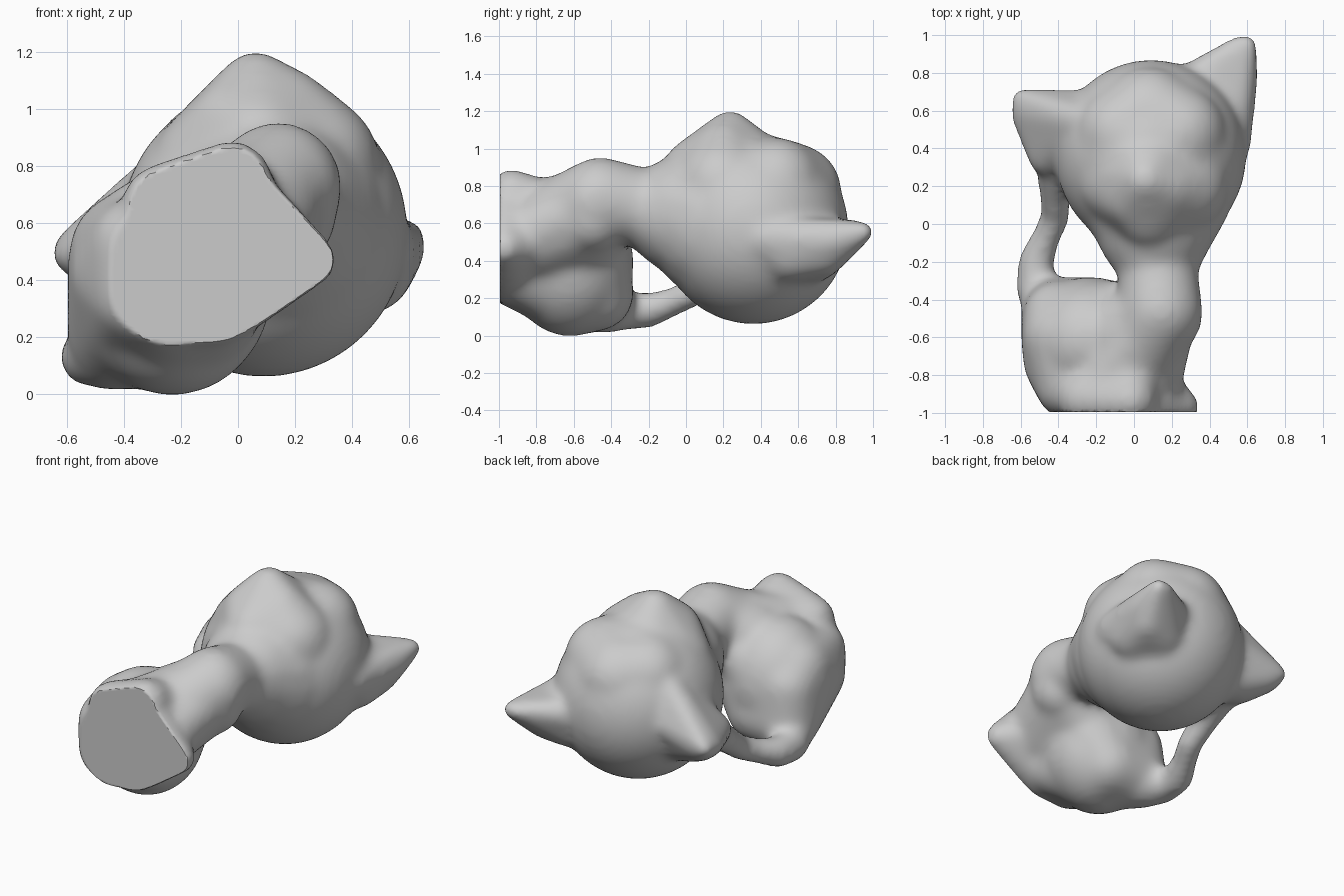
import bpy, bmesh
from mathutils import Vector

grey = bpy.data.materials.new("plain_grey")
grey.diffuse_color = (0.6, 0.6, 0.6, 1)


def blob(bm, *balls):
    """Convex hull around balls given as (x, y, z, radius)."""
    part = bmesh.new()
    for x, y, z, r in balls:
        new = bmesh.ops.create_icosphere(part, subdivisions=3, radius=r)["verts"]
        bmesh.ops.translate(part, verts=new, vec=(x, y, z))
    if len(balls) > 1:
        out = bmesh.ops.convex_hull(part, input=part.verts)
        inside = [v for v in out["geom_interior"] if isinstance(v, bmesh.types.BMVert)]
        bmesh.ops.delete(part, geom=inside, context="VERTS")
    mesh = bpy.data.meshes.new("tmp")
    part.to_mesh(mesh)
    part.free()
    bm.from_mesh(mesh)
    bpy.data.meshes.remove(mesh)


def ellipsoid(bm, centre, size):
    new = bmesh.ops.create_icosphere(bm, subdivisions=4, radius=1)["verts"]
    for v in new:
        v.co = Vector(centre) + Vector(a * b for a, b in zip(v.co, size))


def chain(bm, balls):
    for a, b in zip(balls, balls[1:]):
        blob(bm, a, b)


bm = bmesh.new()

# Head with a broad muzzle and brow
ellipsoid(bm, (0.09, 0.36, 0.57), (0.505, 0.51, 0.51))
blob(bm, (0.06, 0.235, 1.085, 0.12), (0.17, 0.2, 0.97, 0.17), (-0.0, 0.15, 0.93, 0.18),
     (0.08, 0.06, 0.87, 0.19), (0.24, 0.2, 0.8, 0.26), (-0.06, 0.24, 0.78, 0.25),
     (0.09, 0.32, 0.6, 0.45))
blob(bm, (0.08, 0.57, 0.765, 0.265), (-0.06, 0.48, 0.79, 0.25), (0.24, 0.48, 0.81, 0.25),
     (0.09, 0.36, 0.6, 0.475))

# Ears
blob(bm, (0.6, 0.95, 0.555, 0.055), (0.545, 0.94, 0.555, 0.055), (0.575, 0.78, 0.51, 0.085),
     (0.3, 0.74, 0.53, 0.11), (0.5, 0.42, 0.52, 0.12), (0.5, 0.74, 0.44, 0.12),
     (0.46, 0.55, 0.43, 0.15), (0.36, 0.68, 0.43, 0.15))
blob(bm, (-0.6, 0.67, 0.51, 0.05), (-0.605, 0.57, 0.485, 0.05), (-0.53, 0.6, 0.5, 0.11),
     (-0.28, 0.6, 0.58, 0.11), (-0.46, 0.35, 0.48, 0.1), (-0.4, 0.5, 0.49, 0.17),
     (-0.3, 0.5, 0.45, 0.15), (-0.26, 0.54, 0.76, 0.1))

# Neck and chest
chain(bm, [(0.11, 0.0, 0.64, 0.32), (0.125, -0.21, 0.68, 0.21),
           (0.14, -0.46, 0.73, 0.225), (0.04, -0.62, 0.62, 0.25)])
blob(bm, (0.11, 0.2, 0.6, 0.42), (0.12, 0.0, 0.66, 0.31), (0.125, -0.08, 0.68, 0.23))
blob(bm, (0.15, -0.48, 0.72, 0.215), (0.16, -0.5, 0.62, 0.185), (-0.05, -0.6, 0.6, 0.24))
blob(bm, (0.12, -0.5, 0.62, 0.19), (-0.15, -0.55, 0.46, 0.25), (0.03, -0.85, 0.5, 0.2),
     (-0.1, -0.5, 0.52, 0.2))

# Rounded haunches spreading to the base
ellipsoid(bm, (-0.23, -0.62, 0.39), (0.355, 0.34, 0.395))
blob(bm, (-0.4, -0.48, 0.22, 0.2), (-0.2, -0.48, 0.225, 0.2), (-0.39, -0.5, 0.42, 0.2),
     (-0.12, -0.53, 0.4, 0.23), (-0.37, -0.6, 0.49, 0.225), (-0.37, -0.72, 0.42, 0.22),
     (-0.2, -0.6, 0.24, 0.24), (-0.34, -0.87, 0.34, 0.17), (-0.35, -0.86, 0.52, 0.17),
     (-0.08, -0.86, 0.33, 0.18), (-0.25, -0.92, 0.32, 0.17), (-0.12, -0.85, 0.55, 0.2))

# Front legs and paws
blob(bm, (0.1, -0.5, 0.71, 0.2), (-0.03, -0.78, 0.68, 0.15), (-0.2, -0.88, 0.66, 0.14))
blob(bm, (-0.02, -0.93, 0.75, 0.14), (-0.03, -0.75, 0.67, 0.16), (-0.26, -0.92, 0.66, 0.15),
     (0.02, -0.95, 0.5, 0.18))
blob(bm, (0.13, -0.5, 0.68, 0.2), (0.04, -0.8, 0.58, 0.19), (0.05, -0.95, 0.5, 0.18))
blob(bm, (0.26, -0.97, 0.47, 0.09), (0.05, -0.82, 0.5, 0.16), (0.0, -0.95, 0.4, 0.18),
     (-0.08, -0.95, 0.33, 0.16), (-0.25, -0.95, 0.33, 0.16), (0.03, -0.95, 0.6, 0.17))

# Tail curling up to the head
chain(bm, [(-0.42, -0.45, 0.18, 0.17), (-0.52, -0.34, 0.13, 0.105), (-0.52, -0.2, 0.135, 0.095),
           (-0.47, -0.08, 0.175, 0.078), (-0.415, 0.04, 0.23, 0.078),
           (-0.42, 0.17, 0.33, 0.085), (-0.42, 0.3, 0.42, 0.1)])

mesh = bpy.data.meshes.new("kitten")
bm.to_mesh(mesh)
bm.free()
kitten = bpy.data.objects.new("kitten", mesh)
bpy.context.collection.objects.link(kitten)

# Fuse all parts into one softly blended skin
fuse = kitten.modifiers.new("fuse", "REMESH")
fuse.mode = "VOXEL"
fuse.voxel_size = 0.022
soft = kitten.modifiers.new("soften", "SMOOTH")
soft.factor = 0.5
soft.iterations = 22
depsgraph = bpy.context.evaluated_depsgraph_get()
skin = bpy.data.meshes.new_from_object(kitten.evaluated_get(depsgraph))
kitten.modifiers.clear()
kitten.data = skin

# Flat base where the figure would sit, and a flat resting height
for v in skin.vertices:
    v.co.y = min(max(v.co.y, -0.995), 1.0)
    v.co.z = max(v.co.z, 0.0)
skin.materials.clear()
skin.materials.append(grey)

bpy.context.view_layer.objects.active = kitten
kitten.select_set(True)
bpy.ops.object.shade_smooth_by_angle(angle=0.7)
